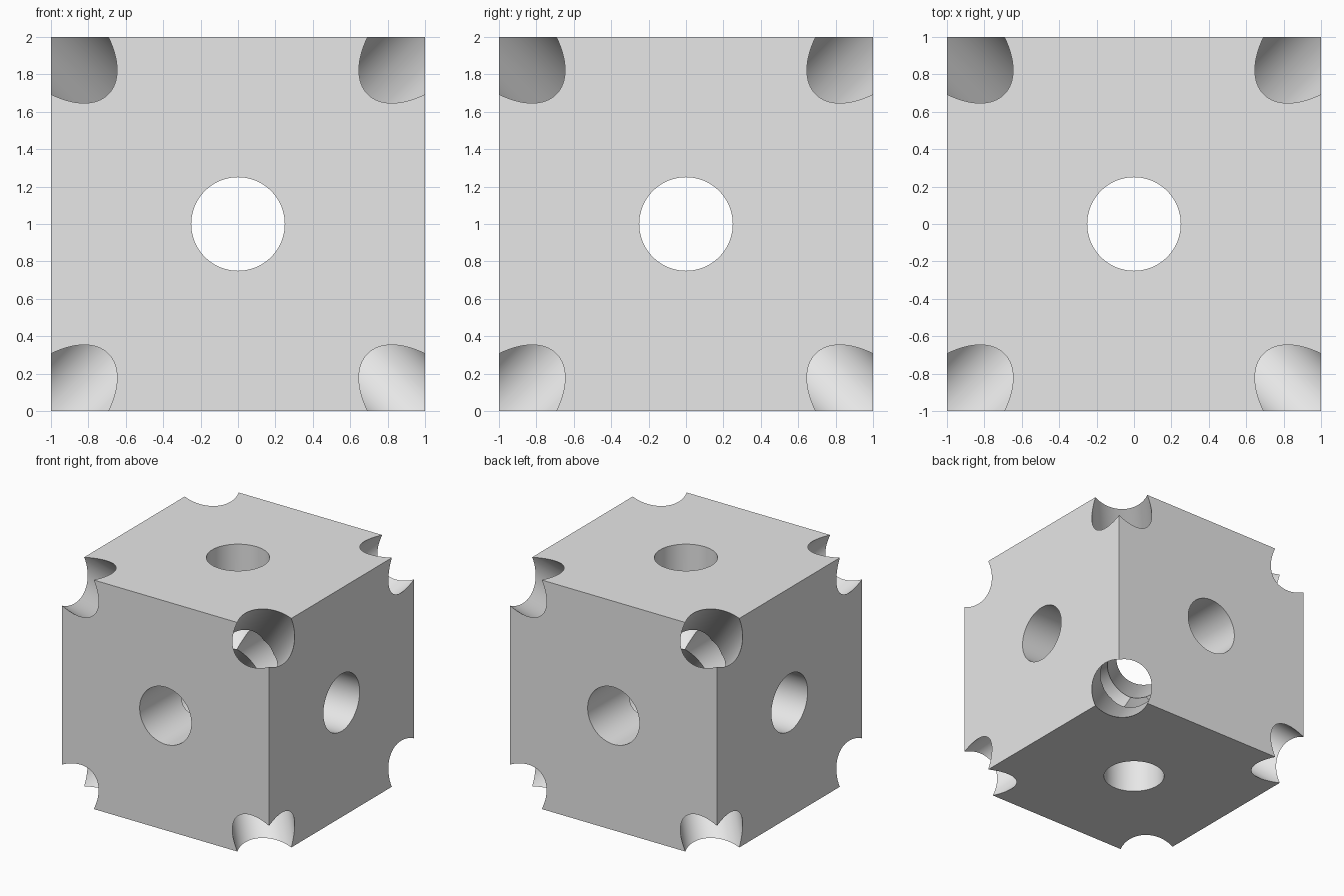
import bpy
import bmesh
from itertools import product
from math import cos, sin, pi, radians
from mathutils import Vector

HALF = 1.0
RADIUS = 0.25
SIDES = 96
TOL = 0.0001

default_cube = bpy.data.objects.get("Cube")
if default_cube:
    bpy.data.objects.remove(default_cube, do_unlink=True)

# Single plain grey
grey = bpy.data.materials.new("light_grey")
grey.use_nodes = True
colour = (0.8, 0.8, 0.8, 1)
grey.diffuse_color = colour
grey.node_tree.nodes["Principled BSDF"].inputs["Base Color"].default_value = colour

# Bores run from the centre to every face (one axis) and every corner (three)
signs = product((-1, 0, 1), repeat=3)
directions = [Vector(s).normalized() for s in signs if sum(map(abs, s)) in (1, 3)]
bm = bmesh.new()


def add_bore(d):
    """Add one bore wall, trimmed by the other bores and the block faces."""
    guide = Vector((0, 1, 0)) if abs(d.x) > 0.9 else Vector((1, 0, 0))
    u = (guide - d * guide.dot(d)).normalized()
    v = d.cross(u)
    inner, outer = [], []
    for k in range(SIDES):
        angle = 2 * pi * k / SIDES
        n = (u * cos(angle) + v * sin(angle)) * RADIUS
        start = max(n.dot(e) / (1 - d.dot(e)) for e in directions if e is not d)
        end = min((HALF - n[i] * (1 if d[i] > 0 else -1)) / abs(d[i])
                  for i in range(3) if abs(d[i]) > TOL)
        inner.append(bm.verts.new(n + d * start))
        outer.append(bm.verts.new(n + d * end))
    for k in range(SIDES):
        wall = bm.faces.new((inner[k - 1], outer[k - 1], outer[k], inner[k]))
        wall.smooth = True
    return [bm.edges.get((outer[k - 1], outer[k])) for k in range(SIDES)]


def side_signs(vert):
    """Tell which block faces a vertex lies on, as a sign for each axis."""
    return tuple(round(c) if abs(abs(c) - HALF) < TOL else 0 for c in vert.co)


rim = [edge for d in directions for edge in add_bore(d)]

# Straight block edges join the rims of neighbouring corner bores
ends = {}
for vert in {v for edge in rim for v in edge.verts}:
    key = side_signs(vert)
    if sum(map(abs, key)) == 2:
        ends.setdefault(key, []).append(vert)
rim += [bm.edges.new(pair) for pair in ends.values()]

# Flat faces around the rims
for axis, sign in product(range(3), (-1, 1)):
    normal = Vector((0, 0, 0))
    normal[axis] = sign
    border = [e for e in rim if all(side_signs(v)[axis] == sign for v in e.verts)]
    fill = bmesh.ops.triangle_fill(bm, edges=border, use_beauty=True, normal=normal)
    for face in fill["geom"]:
        if isinstance(face, bmesh.types.BMFace):
            face.smooth = False
            face.normal_update()
            if face.normal.dot(normal) < 0:
                face.normal_flip()

# Weld the bores where they meet and keep creases crisp
bmesh.ops.remove_doubles(bm, verts=bm.verts[:], dist=TOL)
bm.normal_update()
for edge in bm.edges:
    edge.smooth = edge.calc_face_angle(0) < radians(20)
bmesh.ops.translate(bm, verts=bm.verts[:], vec=(0, 0, HALF))

mesh = bpy.data.meshes.new("drilled_block")
bm.to_mesh(mesh)
bm.free()
mesh.materials.append(grey)
block = bpy.data.objects.new("drilled_block", mesh)
bpy.context.collection.objects.link(block)
